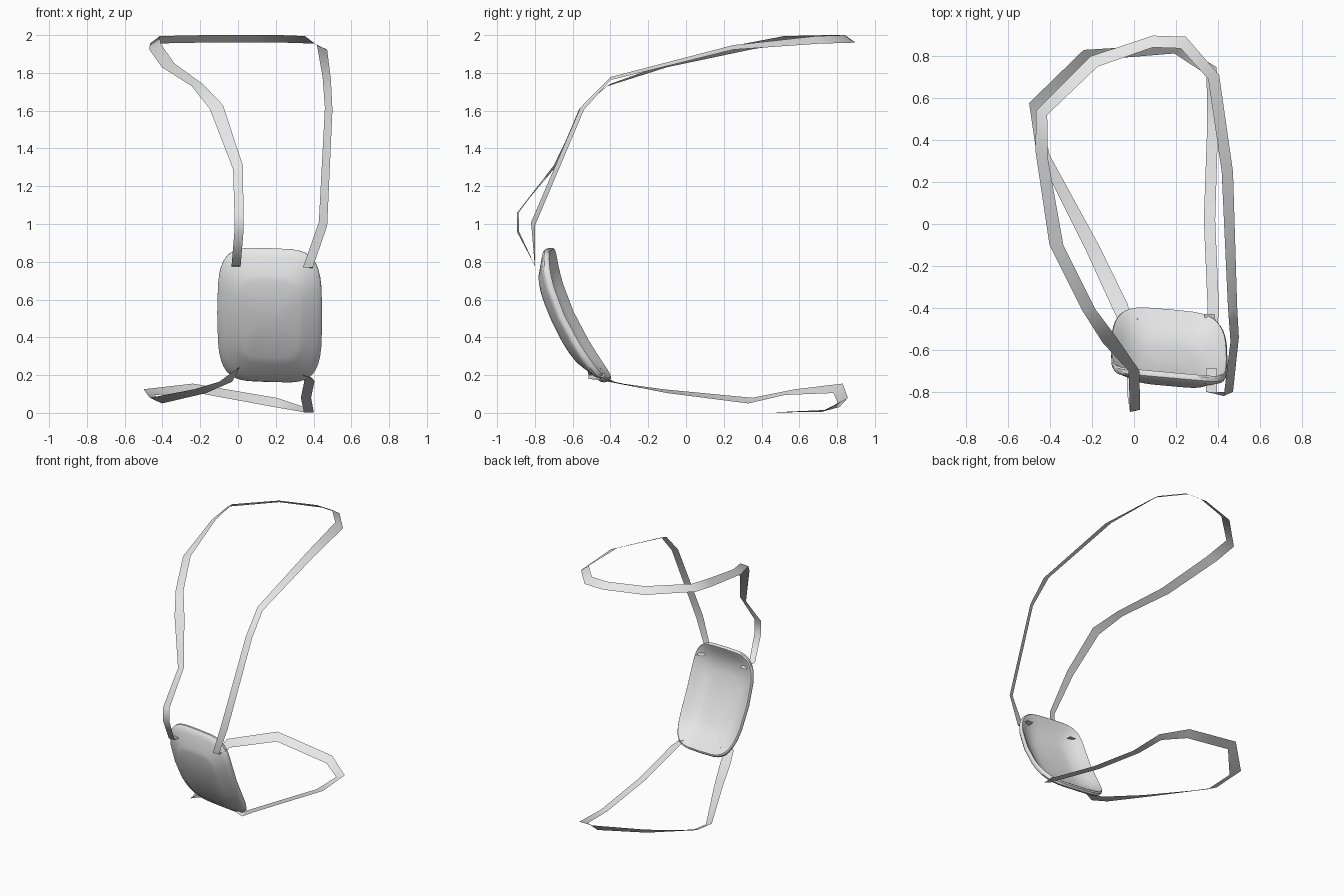
import bpy
import math
from mathutils import Vector

cube = bpy.data.objects.get("Cube")
if cube:
    bpy.data.objects.remove(cube, do_unlink=True)

# One plain grey for the whole model
grey = bpy.data.materials.new("plain_grey")
grey.use_nodes = True
tone = (0.8, 0.8, 0.8, 1.0)
grey.diffuse_color = tone
grey.node_tree.nodes["Principled BSDF"].inputs["Base Color"].default_value = tone


def make_object(name, verts, faces, angle):
    mesh = bpy.data.meshes.new(name)
    mesh.from_pydata(verts, [], faces)
    mesh.materials.append(grey)
    obj = bpy.data.objects.new(name, mesh)
    bpy.context.collection.objects.link(obj)
    bpy.ops.object.select_all(action="DESELECT")
    bpy.context.view_layer.objects.active = obj
    obj.select_set(True)
    bpy.ops.object.shade_smooth_by_angle(angle=math.radians(angle))


def make_strap(name, path):
    """Flat ribbon: each node is a centre and a half-width vector."""
    verts, faces = [], []
    for centre, half in path:
        verts += [Vector(centre) - Vector(half), Vector(centre) + Vector(half)]
    for i in range(0, len(verts) - 2, 2):
        faces.append((i, i + 1, i + 3, i + 2))
    make_object(name, verts, faces, 70)


# Curved, dished pad made of rounded-rectangle rings
PAD_X, PAD_Z, HALF_W, HALF_H = 0.168, 0.52, 0.278, 0.352
SEGMENTS = 40


def pad_point(u, v, depth):
    t = min(max((1 - v) / 2, 0), 1)
    slope = 0.31 * 1.8 * t ** 0.8 / (2 * HALF_H)
    normal = Vector((0, -1, -slope)).normalized()
    x = u * HALF_W * (1 - 0.05 * v * v)
    y = -0.725 + 0.31 * t ** 1.8 - 0.09 * x
    z = PAD_Z + v * HALF_H - 0.03 * x
    return Vector((PAD_X + x, y, z)) + normal * depth


def squared(value):
    return math.copysign(abs(value) ** 0.45, value)


# Ring size and forward depth, from the back centre round to the front centre
rings = [(0.2, 0.046), (0.45, 0.045), (0.6, 0.04), (0.82, 0.012), (0.93, -0.012),
         (0.98, -0.018), (1, -0.01), (1, 0.008), (0.97, 0.02), (0.88, 0.03),
         (0.64, 0.063), (0.54, 0.069), (0.2, 0.071)]
verts, faces = [], []
for size, depth in rings:
    for k in range(SEGMENTS):
        a = math.tau * k / SEGMENTS
        verts.append(pad_point(size * squared(math.cos(a)), size * squared(math.sin(a)), depth))
for r in range(len(rings) - 1):
    for k in range(SEGMENTS):
        n = (k + 1) % SEGMENTS
        a, b = r * SEGMENTS, (r + 1) * SEGMENTS
        faces.append((a + n, a + k, b + k, b + n))
# Close the middle of the back and of the front
back, front = len(verts), len(verts) + 1
verts += [pad_point(0, 0, rings[0][1]), pad_point(0, 0, rings[-1][1])]
last = (len(rings) - 1) * SEGMENTS
for k in range(SEGMENTS):
    n = (k + 1) % SEGMENTS
    faces += [(k, n, back), (last + n, last + k, front)]
make_object("curved_pad", verts, faces, 40)

# Long strap looping up, over and back down to the top of the pad
make_strap("upper_strap", [
    ((-.01, -.68, .77), (.024, 0, 0)),
    ((-.01, -.80, .78), (.024, 0, 0)),
    ((.005, -.89, .96), (.024, .006, 0)),
    ((.005, -.89, 1.06), (.024, .004, 0)),
    ((0, -.70, 1.30), (.026, 0, .01)),
    ((-.115, -.555, 1.62), (.035, .01, .01)),
    ((-.215, -.41, 1.735), (.03, .005, .005)),
    ((-.37, -.10, 1.84), (.033, 0, .01)),
    ((-.44, .33, 1.94), (.03, -.02, .015)),
    ((-.44, .53, 1.975), (.026, -.01, .02)),
    ((-.19, .775, 1.98), (.016, -.025, .02)),
    ((.09, .87, 1.98), (0, -.028, .02)),
    ((.235, .865, 1.98), (-.012, -.028, .02)),
    ((.38, .70, 1.975), (-.026, -.01, .02)),
    ((.445, .25, 1.935), (-.027, 0, .012)),
    ((.47, -.40, 1.77), (-.022, 0, .008)),
    ((.48, -.55, 1.61), (-.02, -.01, .005)),
    ((.45, -.81, 1), (-.022, -.01, .01)),
    ((.37, -.80, .77), (-.026, 0, 0)),
    ((.37, -.69, .765), (-.026, 0, 0)),
])

# Shorter strap looping round behind from the bottom of the pad
make_strap("lower_strap", [
    ((-.005, -.45, .225), (.024, 0, .01)),
    ((-.02, -.52, .222), (.026, 0, .018)),
    ((-.065, -.395, .165), (.034, .015, 0)),
    ((-.20, -.11, .115), (.032, .01, -.01)),
    ((-.435, .34, .065), (.032, -.01, -.015)),
    ((-.47, .55, .11), (.03, -.027, -.015)),
    ((-.225, .805, .13), (.015, -.025, -.025)),
    ((.20, .835, .055), (-.008, -.022, -.024)),
    ((.37, .73, .01), (-.024, -.018, -.006)),
    ((.375, .47, .003), (-.026, 0, 0)),
    ((.36, .02, .08), (-.027, 0, 0)),
    ((.378, -.40, .168), (-.027, 0, 0)),
    ((.37, -.515, .19), (-.027, 0, .01)),
    ((.36, -.43, .2), (-.024, 0, .01)),
])
